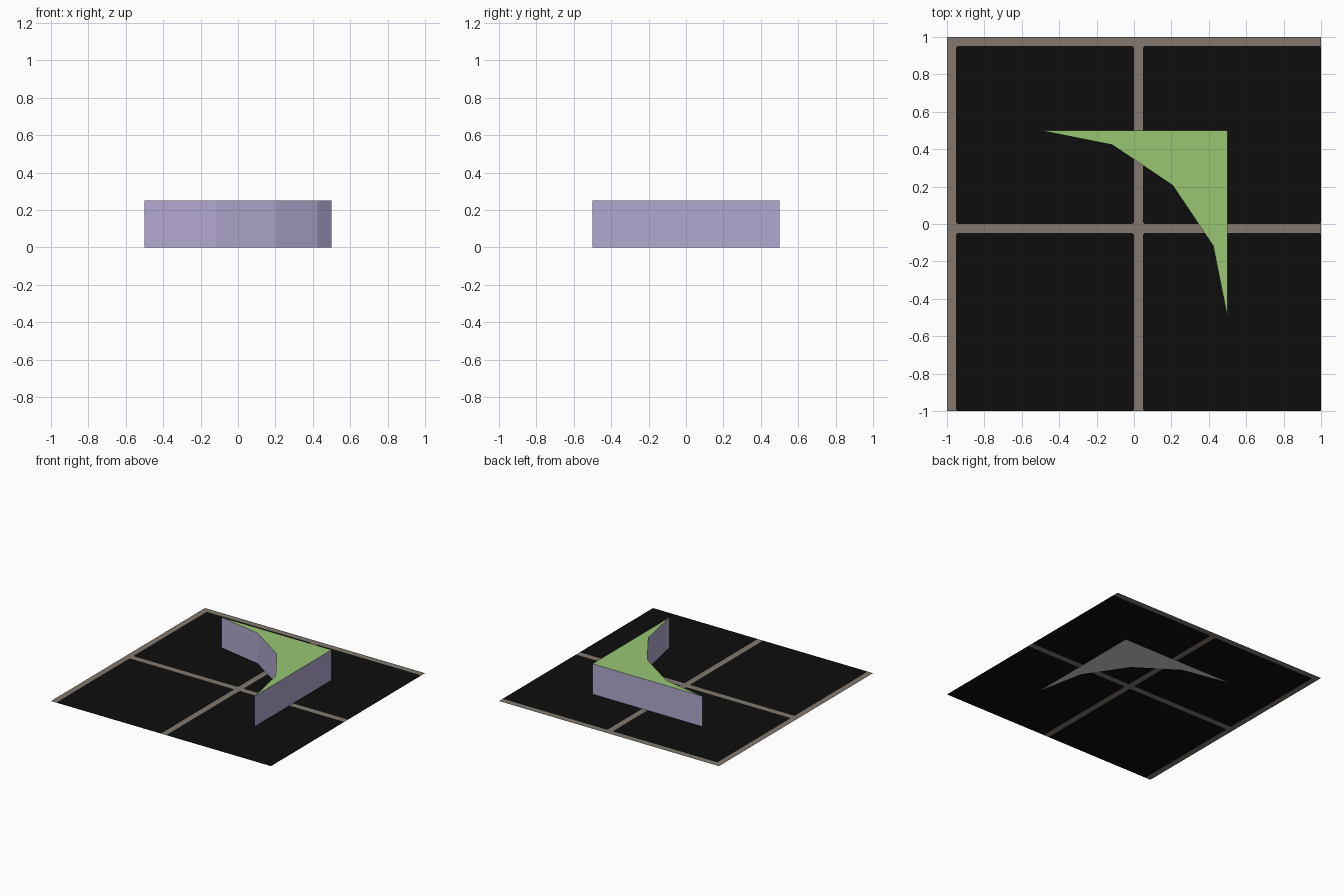
import bpy, bmesh, math

if "Cube" in bpy.data.objects:
    bpy.data.objects.remove(bpy.data.objects["Cube"])


def srgb(r, g, b):
    return [((c / 255 + 0.055) / 1.055) ** 2.4 if c > 10 else c / 255 / 12.92
            for c in (r, g, b)] + [1.0]


def material(name, rgb):
    m = bpy.data.materials.new(name)
    m.diffuse_color = srgb(*rgb)
    m.use_nodes = True
    m.node_tree.nodes["Principled BSDF"].inputs["Base Color"].default_value = m.diffuse_color
    return m


def make_object(name, bm, mats):
    me = bpy.data.meshes.new(name)
    bm.to_mesh(me)
    bm.free()
    for m in mats:
        me.materials.append(m)
    ob = bpy.data.objects.new(name, me)
    bpy.context.collection.objects.link(ob)
    return ob


black = material("black_tile", (13, 13, 13))
grout = material("grey_grout", (130, 121, 112))
green = material("green_top", (152, 198, 114))
purple = material("purple_side", (178, 168, 208))
pale = material("pale_underside", (208, 208, 208))

# Tiled floor: four unit cells, grout along the left and top of each
bm = bmesh.new()
W, C, Z = 0.048, 0.01, 0.001


def face(pts, mat):
    f = bm.faces.new([bm.verts.new((x, y, Z)) for x, y in pts])
    f.material_index = mat


for x0 in (-1, 0):
    for y0 in (-1, 0):
        l, r, b, t = x0 + W, x0 + 1, y0, y0 + 1 - W
        face([(l + C, b), (r - C, b), (r, b + C), (r, t - C),
              (r - C, t), (l + C, t), (l, t - C), (l, b + C)], 0)
        face([(x0, b), (l, b), (l, t), (x0, t)], 1)
        face([(x0, t), (r, t), (r, y0 + 1), (x0, y0 + 1)], 1)
        # small clipped tile corners
        for cx, sx in ((l, 1), (r, -1)):
            for cy, sy in ((b, 1), (t, -1)):
                tri = [(cx, cy), (cx + sx * C, cy), (cx, cy + sy * C)]
                face(tri if sx * sy > 0 else tri[::-1], 1)
bmesh.ops.remove_doubles(bm, verts=bm.verts, dist=1e-5)
make_object("tiled_floor", bm, [black, grout])

# Corner block with a four-sided concave quarter arc, extruded upward
bm = bmesh.new()
arc = [math.radians(22.5 * i) for i in range(5)]
profile = [(0.5, 0.5)] + [(math.cos(a) - 0.5, math.sin(a) - 0.5) for a in reversed(arc)]
base = bm.faces.new([bm.verts.new((x, y, 0)) for x, y in profile])
ext = bmesh.ops.extrude_face_region(bm, geom=[base], use_keep_orig=True)
for v in ext["geom"]:
    if isinstance(v, bmesh.types.BMVert):
        v.co.z = 0.25
bmesh.ops.recalc_face_normals(bm, faces=bm.faces)
for f in bm.faces:
    f.normal_update()
    f.material_index = 0 if f.normal.z > 0.5 else 2 if f.normal.z < -0.5 else 1
make_object("concave_corner_block", bm, [green, purple, pale])
